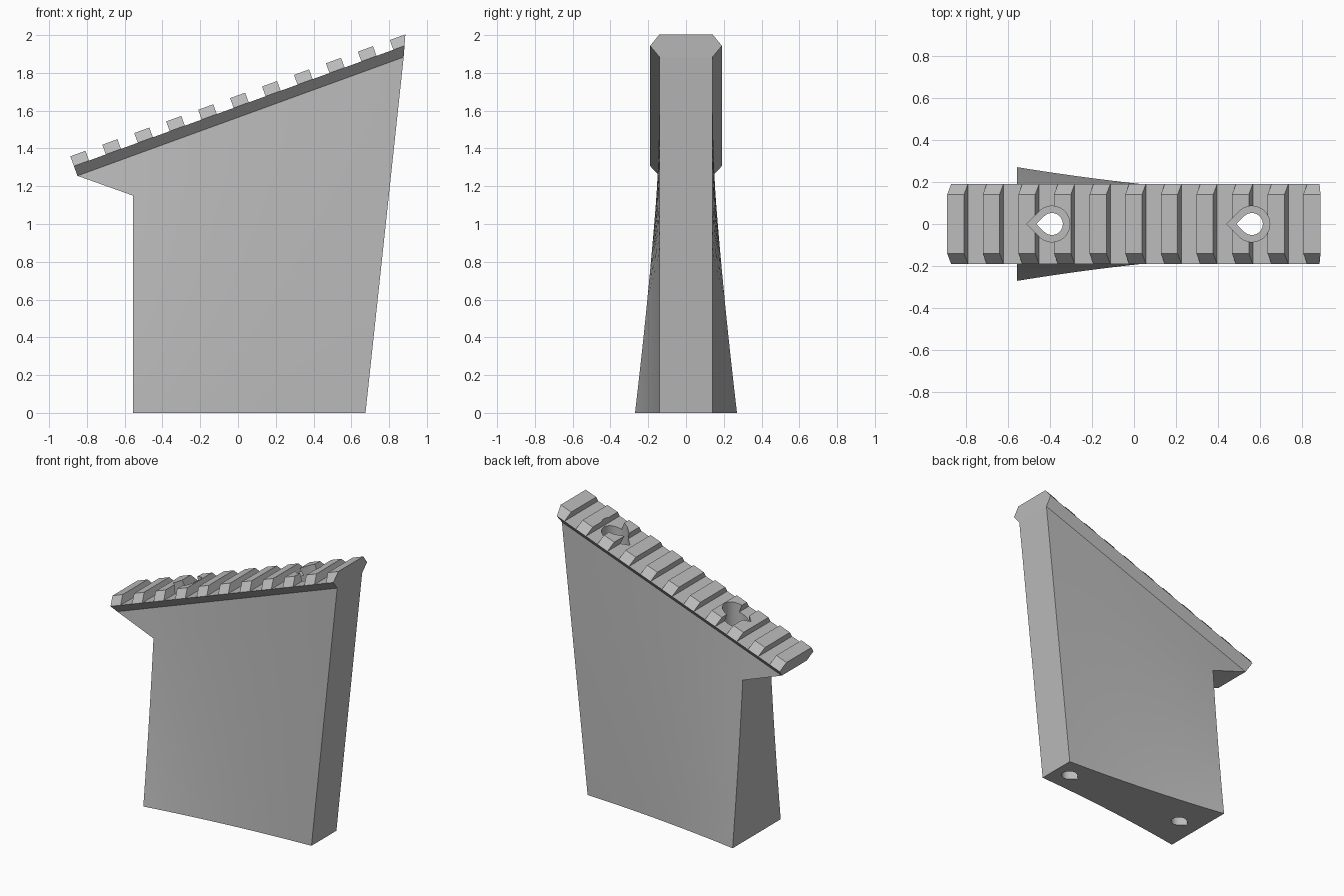
import bpy, bmesh, math
from mathutils import Vector

cube = bpy.data.objects.get("Cube")
if cube:
    bpy.data.objects.remove(cube)

grey = bpy.data.materials.new("plain_grey")
grey.use_nodes = True
colour = (0.5, 0.5, 0.5, 1)
grey.diffuse_color = colour
grey.node_tree.nodes["Principled BSDF"].inputs["Base Color"].default_value = colour


def finish(bm, name):
    bmesh.ops.remove_doubles(bm, verts=bm.verts, dist=1e-5)
    bmesh.ops.recalc_face_normals(bm, faces=bm.faces)
    mesh = bpy.data.meshes.new(name)
    bm.to_mesh(mesh)
    bm.free()
    mesh.materials.append(grey)
    obj = bpy.data.objects.new(name, mesh)
    bpy.context.collection.objects.link(obj)
    return obj


def lerp(a, b, t):
    return a + (b - a) * t


# Rail frame: along the slope, and square to it
SLOPE = math.radians(20)
START = Vector((-0.85, 0, 1.255))
ALONG = Vector((math.cos(SLOPE), 0, math.sin(SLOPE)))
UP = Vector((-math.sin(SLOPE), 0, math.cos(SLOPE)))
LENGTH, STEP = 1.838, 0.055
PITCH, TOOTH, COUNT = 0.18, 0.085, 11
NARROW, WIDE = 0.14, 0.19


# Rail with chamfered teeth; its high end is cut in line with the body edge
def make_rail():
    bm = bmesh.new()
    stations = [k * PITCH + d for k in range(COUNT) for d in (0, TOOTH)]

    def level(i, h, y):
        u = LENGTH + 0.45 * h if i == len(stations) - 1 else stations[i]
        p = START + ALONG * u + UP * h
        return [bm.verts.new(p + Vector((0, s * y, 0))) for s in (-1, 1)]

    low = [level(i, 0, NARROW) for i in range(len(stations))]
    mid = [level(i, STEP, WIDE) for i in range(len(stations))]
    top = [level(i, 2 * STEP, NARROW) for i in range(len(stations))]

    def strip(a, b, i):
        for s in (0, 1):
            bm.faces.new((a[i][s], a[i + 1][s], b[i + 1][s], b[i][s]))

    def across(a, b):
        bm.faces.new((a[0], a[1], b[1], b[0]))

    for i in range(len(stations) - 1):
        strip(low, mid, i)
        across(low[i], low[i + 1])
        if i % 2 == 0:
            strip(mid, top, i)
            across(top[i], top[i + 1])
            across(mid[i], top[i])
            across(mid[i + 1], top[i + 1])
        else:
            across(mid[i], mid[i + 1])
    across(low[0], mid[0])
    across(low[-1], mid[-1])
    return finish(bm, "toothed_rail")


# Body: a web that flares smoothly toward its lower rear corner
def make_body():
    bm = bmesh.new()
    cols, steps, rear = 20, 16, -0.555
    rear_top = START + ALONG * ((rear - START.x) / ALONG.x)
    front_top = START + ALONG * LENGTH
    shelf = 1.15 / rear_top.z
    rows = [shelf * j / steps for j in range(steps + 1)] + [1]

    def vert(a, s, side):
        foot = Vector((lerp(rear, 0.675, a), 0, 0))
        p = foot.lerp(rear_top.lerp(front_top, a), s)
        t = 1 - a
        flare = t * (0.45 + 0.55 * t) * (1 - s) * (1 - 0.25 * s)
        p.y = side * (NARROW + 0.13 * flare)
        return bm.verts.new(p)

    grids = [[[vert(i / cols, s, side) for s in rows] for i in range(cols + 1)]
             for side in (-1, 1)]
    for g in grids:
        for i in range(cols):
            for j in range(len(rows) - 1):
                bm.faces.new((g[i][j], g[i + 1][j], g[i + 1][j + 1], g[i][j + 1]))
    a, b = grids
    for i in range(cols):
        for j in (0, -1):
            bm.faces.new((a[i][j], a[i + 1][j], b[i + 1][j], b[i][j]))
    for j in range(len(rows) - 1):
        bm.faces.new((a[-1][j], a[-1][j + 1], b[-1][j + 1], b[-1][j]))
        if j < steps:
            bm.faces.new((a[0][j], a[0][j + 1], b[0][j + 1], b[0][j]))
    # Overhanging wedge under the low end of the rail
    tips = [bm.verts.new(START + Vector((0, s * NARROW, 0))) for s in (-1, 1)]
    for g, tip in zip(grids, tips):
        bm.faces.new((tip, g[0][-2], g[0][-1]))
    for j in (-2, -1):
        bm.faces.new((tips[0], a[0][j], b[0][j], tips[1]))
    return finish(bm, "flared_body")


# Teardrop prism with its point toward -x
def teardrop(x, r, z0, z1):
    bm = bmesh.new()
    n = 28
    angles = [math.radians(lerp(-135, 135, k / n)) for k in range(n + 1)]
    ring = [(x + r * math.cos(t), r * math.sin(t)) for t in angles]
    ring.append((x - r * math.sqrt(2), 0))
    face = bm.faces.new([bm.verts.new((px, py, z0)) for px, py in ring])
    new = bmesh.ops.extrude_face_region(bm, geom=[face])["geom"]
    verts = [v for v in new if isinstance(v, bmesh.types.BMVert)]
    bmesh.ops.translate(bm, verts=verts, vec=(0, 0, z1 - z0))
    obj = finish(bm, "screw_hole_cutter")
    obj.hide_render = True
    return obj


parts = [make_body(), make_rail()]

# Vertical screw holes with wider recesses at the top
cutters = []
for x, floor in ((-0.39, 1.32), (0.56, 1.67)):
    cutters += [teardrop(x, 0.085, floor, 2.2), teardrop(x, 0.052, -0.2, 2.3)]

for part in parts:
    bpy.ops.object.select_all(action="DESELECT")
    part.select_set(True)
    bpy.context.view_layer.objects.active = part
    for cutter in cutters:
        mod = part.modifiers.new("screw_hole", "BOOLEAN")
        mod.operation = "DIFFERENCE"
        mod.solver = "EXACT"
        mod.object = cutter
        bpy.ops.object.modifier_apply(modifier=mod.name)
    bpy.ops.object.shade_smooth_by_angle(angle=math.radians(25))

for cutter in cutters:
    bpy.data.objects.remove(cutter)
